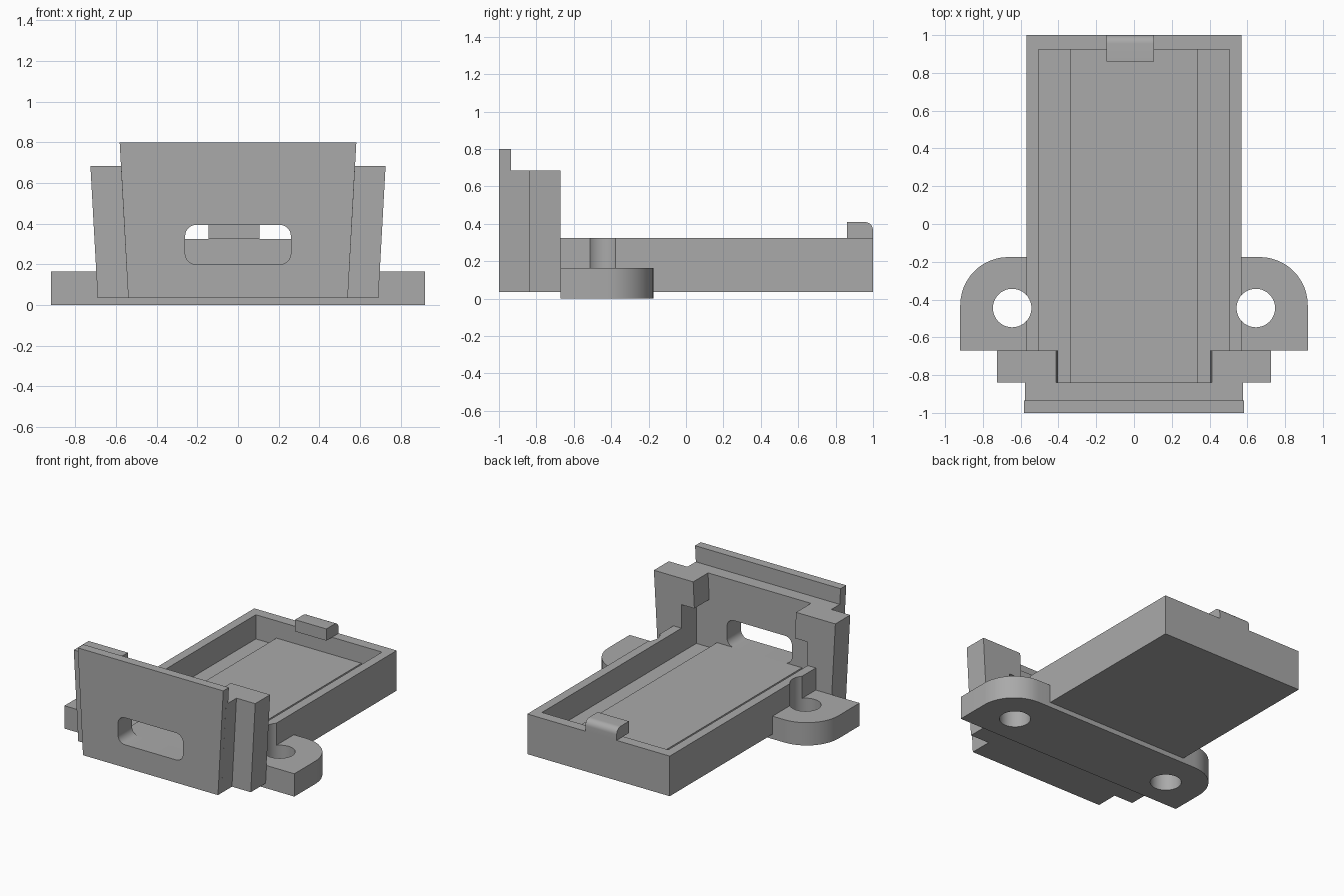
import bpy
from math import cos, sin, pi

cube = bpy.data.objects.get("Cube")
if cube:
    bpy.data.objects.remove(cube, do_unlink=True)

grey = bpy.data.materials.new("plain grey")
grey.use_nodes = True
colour = (0.4, 0.4, 0.4, 1)
grey.diffuse_color = colour
grey.node_tree.nodes["Principled BSDF"].inputs["Base Color"].default_value = colour


def prism(name, outline, axis, lo, hi):
    """Extrude a 2D outline along an axis (other axes keep x, y, z order)."""
    def place(p, d):
        point = list(p)
        point.insert("xyz".index(axis), d)
        return point
    n = len(outline)
    verts = [place(p, d) for d in (lo, hi) for p in outline]
    faces = [list(range(n)), list(range(n, 2 * n))]
    faces += [[i, (i + 1) % n, (i + 1) % n + n, i + n] for i in range(n)]
    mesh = bpy.data.meshes.new(name)
    mesh.from_pydata(verts, [], faces)
    mesh.materials.append(grey)
    obj = bpy.data.objects.new(name, mesh)
    bpy.context.collection.objects.link(obj)
    # make every face point outwards
    bpy.context.view_layer.objects.active = obj
    bpy.ops.object.select_all(action='DESELECT')
    obj.select_set(True)
    bpy.ops.object.mode_set(mode='EDIT')
    bpy.ops.mesh.select_all(action='SELECT')
    bpy.ops.mesh.normals_make_consistent(inside=False)
    bpy.ops.object.mode_set(mode='OBJECT')
    return obj


def rect(x0, x1, y0, y1):
    return [(x0, y0), (x1, y0), (x1, y1), (x0, y1)]


def taper(low, high, z0, z1):
    return [(-low, z0), (low, z0), (high, z1), (-high, z1)]


def arc(cx, cy, r, start, end, steps=12):
    angles = [start + (end - start) * i / steps for i in range(steps + 1)]
    return [(cx + r * cos(a), cy + r * sin(a)) for a in angles]


def combine(target, other, operation):
    mod = target.modifiers.new(operation.lower(), 'BOOLEAN')
    mod.operation = operation
    mod.solver = 'EXACT'
    mod.object = other
    bpy.context.view_layer.objects.active = target
    bpy.ops.object.modifier_apply(modifier=mod.name)
    bpy.data.objects.remove(other, do_unlink=True)


def smooth(obj):
    bpy.ops.object.select_all(action='DESELECT')
    obj.select_set(True)
    bpy.context.view_layer.objects.active = obj
    bpy.ops.object.shade_smooth_by_angle(angle=0.5)


BOTTOM, RIM, SHOULDER = 0.035, 0.325, 0.685
WALL_BACK, PILLAR_BACK = -0.84, -0.67

# Tray, mounting plate, pillars and tapered front wall joined as one body
body = prism("tray_body", rect(-0.57, 0.57, -0.8, 1), "z", BOTTOM, RIM)
plate = [(-0.92, PILLAR_BACK), (0.92, PILLAR_BACK)]
plate += arc(0.665, -0.43, 0.255, 0, pi / 2) + arc(-0.665, -0.43, 0.255, pi / 2, pi)
combine(body, prism("mount_plate", plate, "z", 0, 0.165), 'UNION')
combine(body, prism("pillars", taper(0.69, 0.726, BOTTOM, SHOULDER), "y",
                    WALL_BACK, PILLAR_BACK), 'UNION')
combine(body, prism("front_wall", taper(0.54, 0.576, BOTTOM, SHOULDER), "y",
                    -0.96, -0.75), 'UNION')
combine(body, prism("front_lip", taper(0.54, 0.582, BOTTOM, 0.8), "y",
                    -1, -0.935), 'UNION')

# Cavity, gap between pillars, cable slot and screw holes
slot = []
for cx, cz, turn in ((0.205, 0.34, 0), (-0.205, 0.34, 1),
                     (-0.205, 0.255, 2), (0.205, 0.255, 3)):
    slot += arc(cx, cz, 0.055, turn * pi / 2, (turn + 1) * pi / 2, 8)
cutters = [
    prism("cavity", rect(-0.505, 0.505, WALL_BACK, 0.925), "z", 0.15, 0.495),
    prism("pillar_gap", taper(0.4, 0.415, 0.45, 0.75), "y", WALL_BACK, -0.6),
    prism("slot", slot, "y", -1.1, -0.8),
]
for side in (-1, 1):
    hole = arc(side * 0.645, -0.445, 0.102, 0, 2 * pi, 40)[:-1]
    cutters.append(prism("screw_hole", hole, "z", -0.1, 0.45))
for cutter in cutters:
    combine(body, cutter, 'DIFFERENCE')
smooth(body)

# Raised panel on the tray floor
prism("floor_panel", rect(-0.34, 0.34, WALL_BACK, 0.925), "z", 0.145, 0.2)

# Retaining clip on the back rim with a rounded outer edge
clip = [(0.86, RIM), (1, RIM)] + arc(0.955, 0.365, 0.045, 0, pi / 2, 8) + [(0.86, 0.41)]
smooth(prism("back_clip", clip, "x", -0.145, 0.105))
